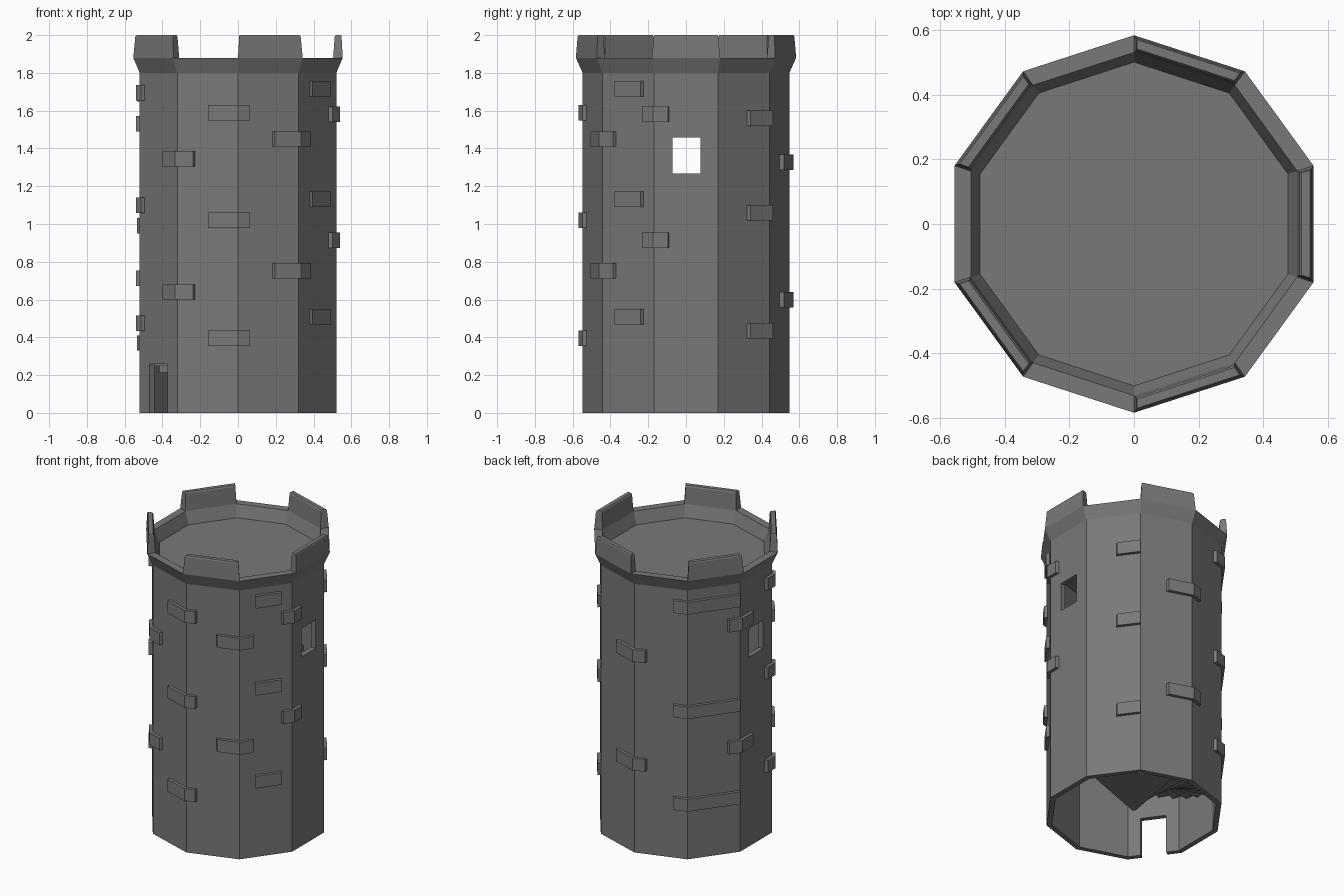
import bpy, bmesh
from math import cos, sin, radians
from mathutils import Vector

if "Cube" in bpy.data.objects:
    bpy.data.objects.remove(bpy.data.objects["Cube"])

N = 10
R = 0.547                      # outer corner radius of the wall

stone = bpy.data.materials.new("dark_stone")
stone.diffuse_color = (0.19, 0.19, 0.19, 1)
stone.use_nodes = True
stone.node_tree.nodes["Principled BSDF"].inputs["Base Color"].default_value = stone.diffuse_color


def pol(r, deg, z=0.0):
    return Vector((r * cos(radians(deg)), r * sin(radians(deg)), z))


def finish(bm, name):
    bmesh.ops.recalc_face_normals(bm, faces=bm.faces)
    me = bpy.data.meshes.new(name)
    bm.to_mesh(me)
    bm.free()
    me.materials.append(stone)
    ob = bpy.data.objects.new(name, me)
    bpy.context.collection.objects.link(ob)
    return ob


def skin(bm, rings):
    """Bridge closed loops of points one after another and cap both ends."""
    loops = [[bm.verts.new(p) for p in ring] for ring in rings]
    n = len(loops[0])
    for a, b in zip(loops, loops[1:]):
        for i in range(n):
            bm.faces.new((a[i], a[(i + 1) % n], b[(i + 1) % n], b[i]))
    bm.faces.new(loops[0])
    bm.faces.new(loops[-1])


def cutter(name, size, loc, turn=0.0):
    bm = bmesh.new()
    bmesh.ops.create_cube(bm, size=1)
    for v in bm.verts:
        v.co = Vector((v.co.x * size[0], v.co.y * size[1], v.co.z * size[2]))
    ob = finish(bm, name)
    ob.location = loc
    ob.rotation_euler.z = radians(turn)
    ob.hide_render = True
    ob.display_type = 'WIRE'
    return ob


# Ten-sided hollow wall with flared rim and roof floor
profile = [(0.513, 1.76), (0.513, 0), (R, 0), (R, 1.80),
           (0.583, 1.88), (0.53, 1.88), (0.50, 1.80)]
bm = bmesh.new()
skin(bm, [[pol(r, 90 + 36 * k, z) for k in range(N)] for r, z in profile])
wall = finish(bm, "tower_wall")

# Door and window openings
for c in (cutter("window_cutter", (1.4, 0.15, 0.19), (0, 0.003, 1.363)),
          cutter("door_cutter", (0.3, 0.16, 0.36), pol(0.5, 216, 0.078), 216)):
    m = wall.modifiers.new(c.name, 'BOOLEAN')
    m.operation = 'DIFFERENCE'
    m.solver = 'EXACT'
    m.object = c

# Battlements on every other side
bm = bmesh.new()
for mid in range(0, 360, 72):
    rings = []
    for z, ro, ri, half in ((1.88, 0.583, 0.53, 18), (1.992, 0.574, 0.536, 17.3),
                            (2.0, 0.569, 0.541, 17)):
        rings.append([pol(ro, mid - half, z), pol(ro, mid + half, z),
                      pol(ri, mid + half, z), pol(ri, mid - half, z)])
    skin(bm, rings)
finish(bm, "battlements")

# Raised stones: corner angle, start and end distance along the wall, heights
stones = [
    (270, -0.168, 0.068, (1.59, 1.02, 0.395)),
    (306, -0.145, 0.09, (1.45, 0.752)),
    (306, 0.102, 0.27, (1.715, 1.132, 0.51)),
    (342, -0.07, 0.08, (1.58, 0.915)),
    (54, -0.148, 0.0, (1.56, 1.06, 0.435)),
    (90, -0.165, 0.08, (1.328, 0.60)),
    (126, -0.09, 0.34, (1.69, 0.99, 0.37)),
    (162, -0.083, 0.12, (1.53, 0.713)),
    (198, -0.08, 0.045, (1.695, 1.10, 0.475)),
    (234, -0.112, 0.1, (1.345, 0.64)),
]


def along(angle, s, r):
    """Point at distance s from a wall corner, on the polygon of radius r."""
    a = pol(r, angle)
    b = pol(r, angle + (36 if s > 0 else -36))
    return a + (b - a).normalized() * abs(s)


bm = bmesh.new()
for angle, s0, s1, heights in stones:
    marks = [s0, 0, s1] if s0 < 0 < s1 else [s0, s1]
    for z in heights:
        rings = []
        for s in marks:
            o, i = along(angle, s, R + 0.022), along(angle, s, R - 0.012)
            up = Vector((0, 0, 0.041))
            c = Vector((0, 0, z))
            rings.append([o + c - up, o + c + up, i + c + up, i + c - up])
        skin(bm, rings)
finish(bm, "raised_stones")

# Spiral stair inside: a wide bottom step, then narrow wedges around the axis
steps = [(20, 60, 0.02)] + [(80 + 12 * k, 12, 0.05 + 0.033 * k) for k in range(34)]
bm = bmesh.new()
for a, w, z in steps:
    rings = []
    for h in (z, z + 0.05):
        arc = [pol(0.475, a + w * t / 2, h) for t in range(3)]
        rings.append([pol(0.02, a, h)] + arc + [pol(0.02, a + w, h)])
    skin(bm, rings)
finish(bm, "spiral_stair")
